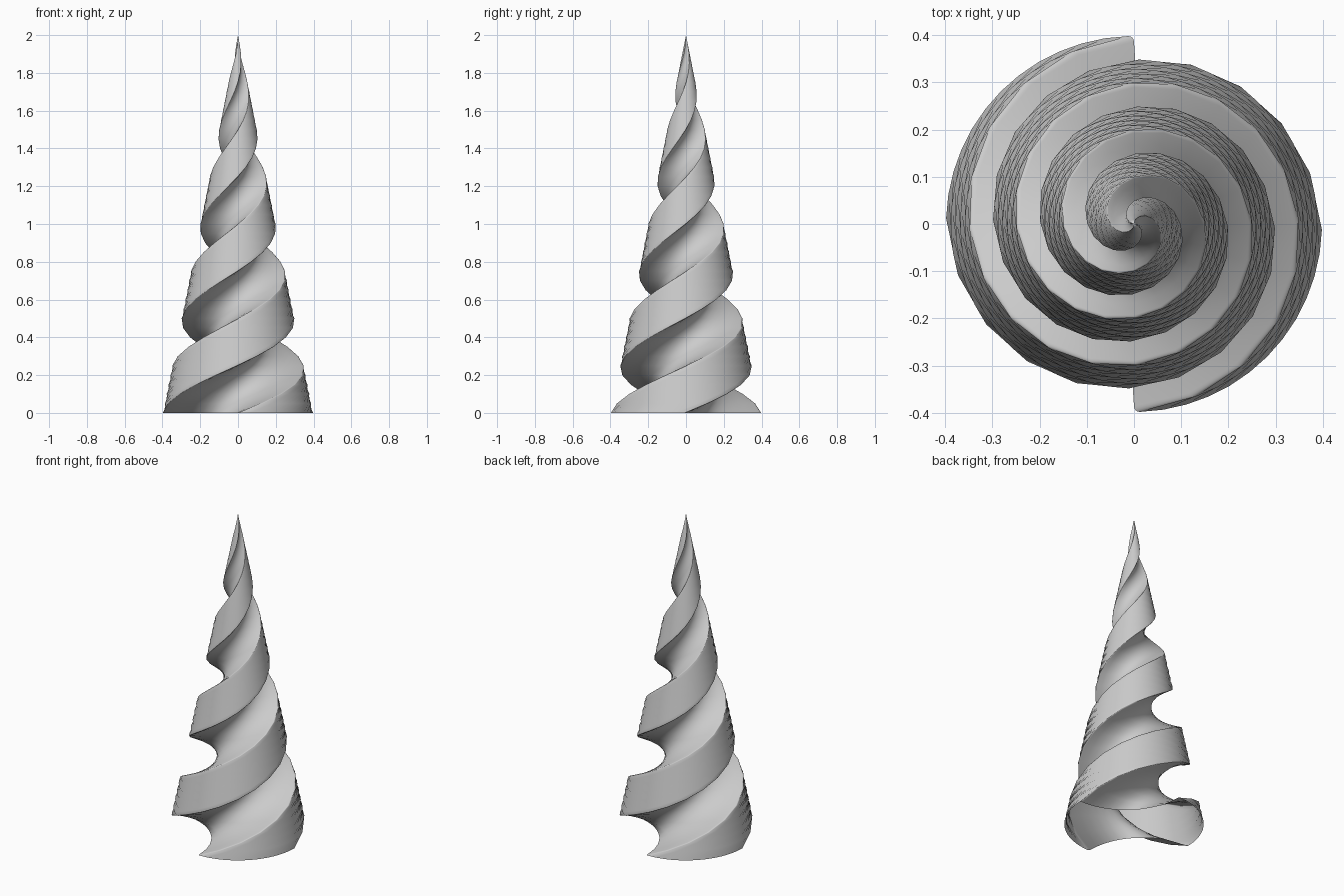
import bpy, bmesh, math

if "Cube" in bpy.data.objects:
    bpy.data.objects.remove(bpy.data.objects["Cube"])

HEIGHT, RADIUS, TURNS, ROWS = 2.0, 0.398, 2.0, 40
FILLET = 0.012


def arc(cx, cy, r, a0, a1, n):
    """Points on an arc, angles in degrees, both ends included."""
    out = []
    for i in range(n + 1):
        a = math.radians(a0 + (a1 - a0) * i / n)
        out.append((cx + r * math.cos(a), cy + r * math.sin(a)))
    return out


# Half cross-section, counter-clockwise: concave flute, rounded tip, outer land, rounded tip
tip = RADIUS - FILLET
off = math.degrees(math.asin(FILLET / tip))
c = tip * math.cos(math.radians(off))
half = arc(c, c, c, 270, 180, 12)
half += arc(-FILLET, c, FILLET, 0, 90 + off, 4)[1:]
half += arc(0, 0, RADIUS, 90 + off, 180 - off, 12)[1:]
half += arc(-c, FILLET, FILLET, 180 - off, 270, 4)[1:-1]
profile = half + [(-x, -y) for x, y in half]

# Twisted, tapering body, open underneath
bm = bmesh.new()
rings = []
for k in range(ROWS):
    t = k / ROWS
    a = t * TURNS * math.tau
    s, ca, sa = 1 - t, math.cos(a), math.sin(a)
    rings.append([bm.verts.new((s * (x * ca - y * sa), s * (x * sa + y * ca), t * HEIGHT))
                  for x, y in profile])
n = len(profile)
for low, high in zip(rings, rings[1:]):
    for i in range(n):
        j = (i + 1) % n
        bm.faces.new((low[i], low[j], high[j], high[i]))

# Pointed end
apex = bm.verts.new((0, 0, HEIGHT))
for i in range(n):
    bm.faces.new((rings[-1][i], rings[-1][(i + 1) % n], apex))

mesh = bpy.data.meshes.new("spiral_horn")
bm.to_mesh(mesh)
bm.free()
horn = bpy.data.objects.new("spiral_horn", mesh)
bpy.context.collection.objects.link(horn)
bpy.context.view_layer.objects.active = horn
horn.select_set(True)
bpy.ops.object.shade_smooth_by_angle(angle=math.radians(40))
